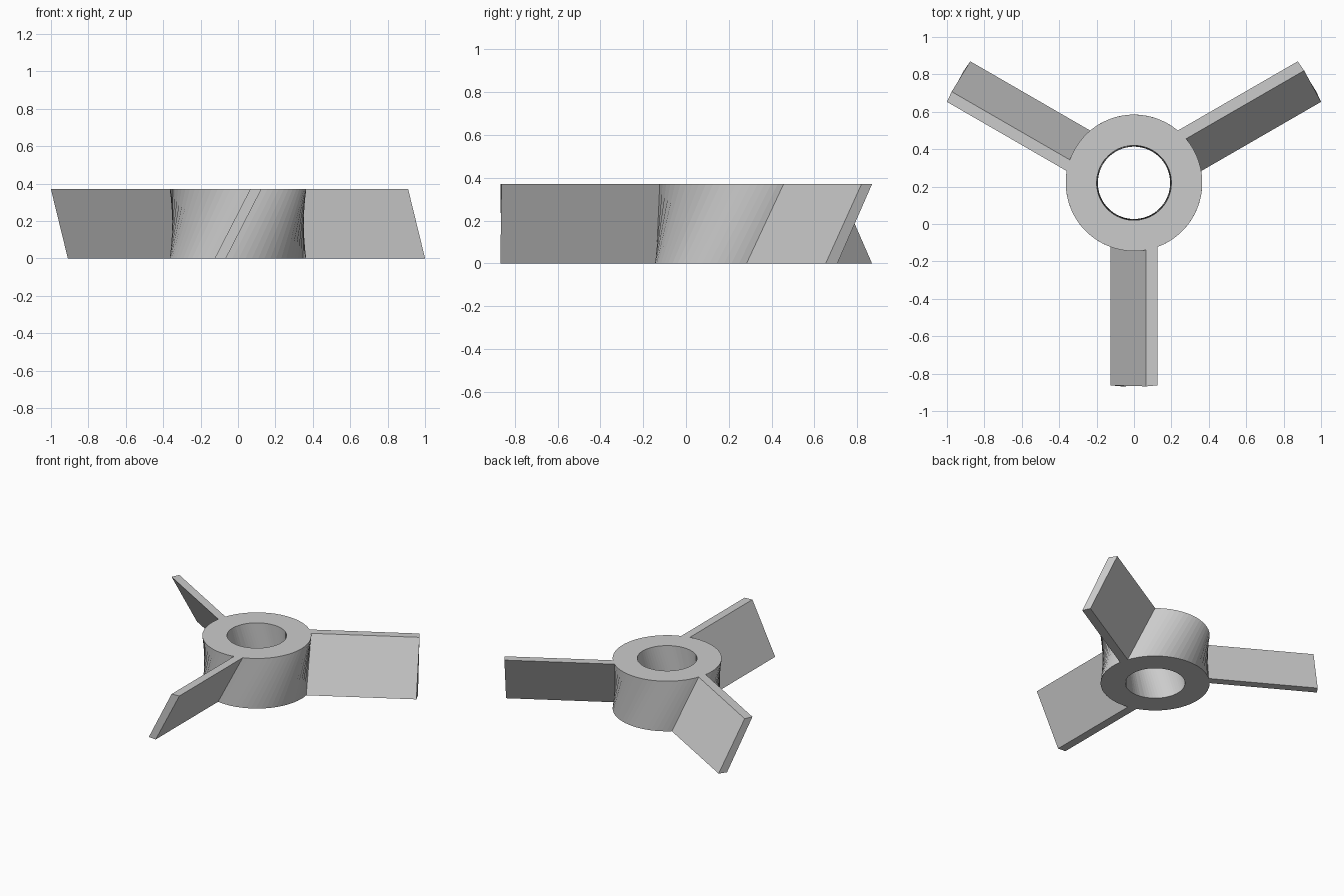
import bpy, bmesh
from math import asin, sin, cos, pi

if "Cube" in bpy.data.objects:
    bpy.data.objects.remove(bpy.data.objects["Cube"])

HUB_R, BORE_R, TIP_R, H = 0.365, 0.2, 1.09, 0.37
CENTRE_Y = 0.22
EDGE_OUT, EDGE_IN = 0.125, 0.065      # tangential offsets of the blade edges
ARC = 20                              # hub segments between blades
BLADE_DIRS = [pi / 6, 5 * pi / 6, 3 * pi / 2]

bm = bmesh.new()


def vert(r, a, z):
    return bm.verts.new((r * cos(a), CENTRE_Y + r * sin(a), z))


def level(z, p0, p1):
    """Bore ring, hub ring and blade tips; blades span offsets p0 to p1."""
    bore, hub, tips = [], [], []
    for d in BLADE_DIRS:
        a0, a1 = d + asin(p0 / HUB_R), d + asin(p1 / HUB_R)
        a2 = a0 + 2 * pi / 3
        angles = [a0] + [a1 + (a2 - a1) * i / ARC for i in range(ARC)]
        bore += [vert(BORE_R, a, z) for a in angles]
        hub += [vert(HUB_R, a, z) for a in angles]
        tips.append([vert(TIP_R, d + asin(p / TIP_R), z) for p in (p0, p1)])
    return bore, hub, tips


# Same outline at both ends, with the blades swept sideways between them
b0, h0, t0 = level(0, -EDGE_OUT, -EDGE_IN)
b1, h1, t1 = level(H, EDGE_IN, EDGE_OUT)

n = len(h0)
for i in range(n):
    j = (i + 1) % n
    # Hub end faces and bore wall
    bm.faces.new((b1[i], h1[i], h1[j], b1[j]))
    bm.faces.new((b0[j], h0[j], h0[i], b0[i]))
    bm.faces.new((b0[j], b0[i], b1[i], b1[j]))
    k, first = divmod(i, ARC + 1)
    if first:
        # Hub outer wall
        bm.faces.new((h0[i], h0[j], h1[j], h1[i]))
    else:
        # Blade: top, bottom, two flanks, tip
        (c0, d0), (c1, d1) = t0[k], t1[k]
        bm.faces.new((h1[i], c1, d1, h1[j]))
        bm.faces.new((h0[j], d0, c0, h0[i]))
        bm.faces.new((h0[i], c0, c1, h1[i]))
        bm.faces.new((d0, h0[j], h1[j], d1))
        bm.faces.new((c0, d0, d1, c1))

bmesh.ops.recalc_face_normals(bm, faces=bm.faces)
mesh = bpy.data.meshes.new("impeller")
bm.to_mesh(mesh)
bm.free()
bpy.context.collection.objects.link(bpy.data.objects.new("impeller", mesh))
